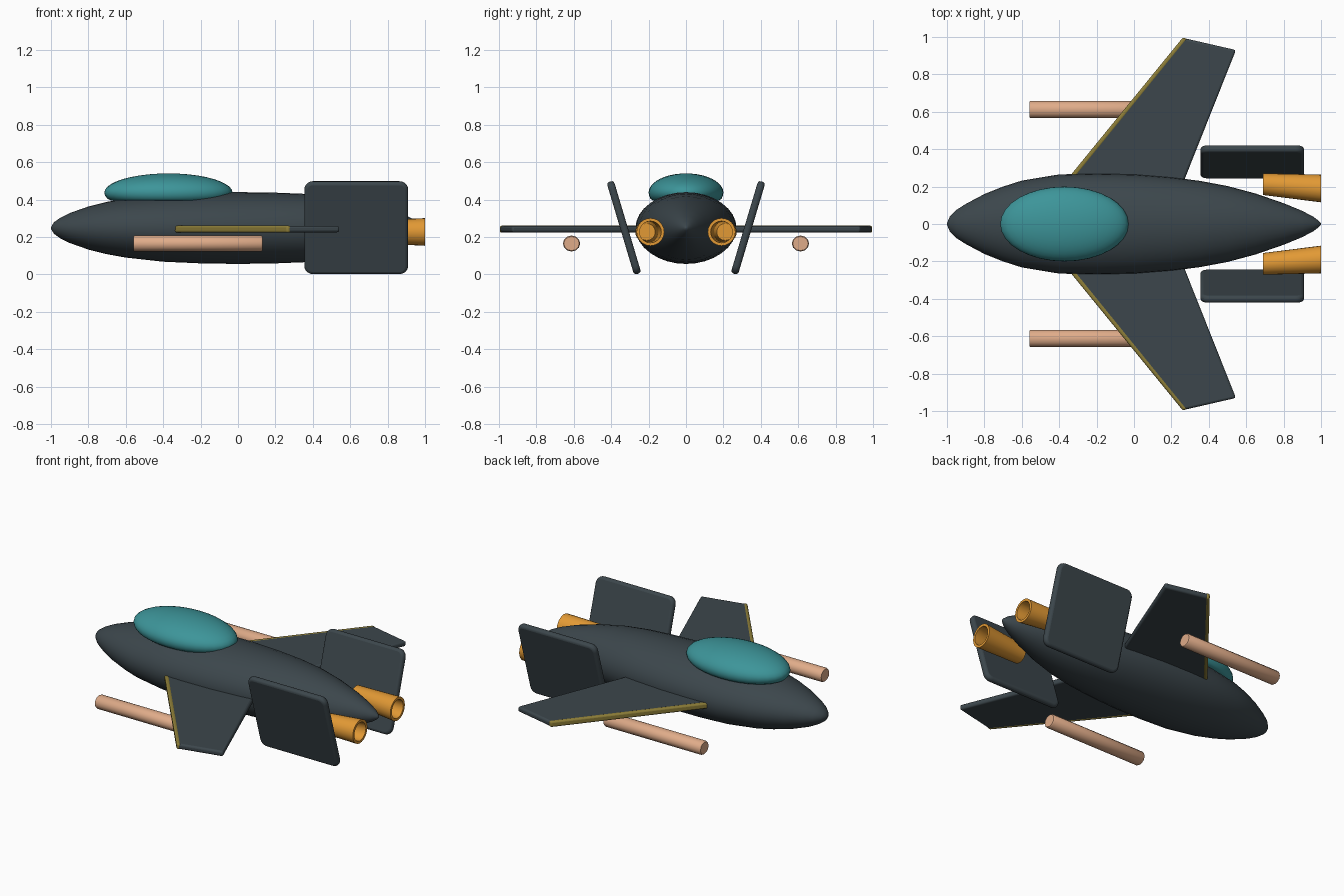
import bpy
import bmesh
import math
from mathutils import Matrix, Vector

cube = bpy.data.objects.get("Cube")
if cube:
    bpy.data.objects.remove(cube, do_unlink=True)


def material(name, rgb):
    m = bpy.data.materials.new(name)
    m.use_nodes = True
    m.diffuse_color = (*rgb, 1)
    m.node_tree.nodes["Principled BSDF"].inputs["Base Color"].default_value = (*rgb, 1)
    return m


SLATE = material("dark slate", (0.045, 0.062, 0.072))
TEAL = material("teal glass", (0.046, 0.3, 0.32))
ORANGE = material("nozzle orange", (0.76, 0.32, 0.035))
PEACH = material("pod peach", (0.74, 0.41, 0.25))
OLIVE = material("olive yellow", (0.27, 0.21, 0.04))


def finish(name, bm, mat, angle=40, bevel=0):
    """Turn a bmesh into a shaded object with an optional rounded edge."""
    bmesh.ops.recalc_face_normals(bm, faces=bm.faces)
    mesh = bpy.data.meshes.new(name)
    bm.to_mesh(mesh)
    bm.free()
    mesh.materials.append(mat)
    ob = bpy.data.objects.new(name, mesh)
    bpy.context.collection.objects.link(ob)
    if bevel:
        mod = ob.modifiers.new("rounded edges", "BEVEL")
        mod.width, mod.segments = bevel, 3
        mod.limit_method, mod.angle_limit = "ANGLE", math.radians(35)
    bpy.ops.object.select_all(action="DESELECT")
    ob.select_set(True)
    bpy.context.view_layer.objects.active = ob
    bpy.ops.object.shade_smooth_by_angle(angle=math.radians(angle))
    return ob


def loft(stations, sides, closed=False):
    """Skin elliptical rings (x, y, z, half_width, half_height) along x."""
    bm = bmesh.new()
    rings = []
    for x, y, z, w, h in stations:
        angles = [2 * math.pi * i / sides for i in range(sides)]
        rings.append([bm.verts.new((x, y + w * math.cos(a), z + h * math.sin(a)))
                      for a in angles])
    pairs = list(zip(rings, rings[1:]))
    if closed:
        pairs.append((rings[-1], rings[0]))
    else:
        bm.faces.new(rings[0])
        bm.faces.new(rings[-1])
    for a, b in pairs:
        for i in range(sides):
            j = (i + 1) % sides
            bm.faces.new((a[i], a[j], b[j], b[i]))
    return bm


def slab(outline, z, thickness):
    """Extrude a flat outline into a plate centred on height z."""
    bm = bmesh.new()
    face = bm.faces.new([bm.verts.new((x, y, z - thickness / 2)) for x, y in outline])
    top = bmesh.ops.extrude_face_region(bm, geom=[face])["geom"]
    bmesh.ops.translate(bm, vec=(0, 0, thickness),
                        verts=[v for v in top if isinstance(v, bmesh.types.BMVert)])
    return bm


# Fuselage: x, half width, half height
profile = [(-1, .004, .004), (-.985, .04, .03), (-.95, .075, .055), (-.9, .107, .08),
           (-.8, .16, .115), (-.7, .2, .14), (-.6, .232, .158), (-.4, .265, .18),
           (-.2, .27, .189), (0, .266, .192), (.2, .25, .189), (.35, .231, .183),
           (.5, .203, .169), (.65, .163, .142), (.8, .111, .102), (.9, .07, .066),
           (.96, .038, .037), (.99, .015, .015), (1, .003, .003)]
finish("fuselage", loft([(x, 0, .248, w, h) for x, w, h in profile], 32), SLATE, 60)

# Canopy dome with a flat underside
bm = bmesh.new()
bmesh.ops.create_uvsphere(bm, u_segments=32, v_segments=20, radius=1)
for v in bm.verts:
    v.co = Vector((-.372 + .343 * v.co.x, .2 * v.co.y, max(.395, .437 + .103 * v.co.z)))
bmesh.ops.dissolve_degenerate(bm, dist=0.0005, edges=bm.edges)
finish("canopy", bm, TEAL, 50)

for side, s in (("back", 1), ("front", -1)):
    # Swept wing, its root buried in the fuselage
    wing = [(-.45, .12), (.262, .995), (.545, .93), (.235, .15)]
    finish(side + "_wing", slab([(x, s * y) for x, y in wing], .242, .034),
           SLATE, 40, .012)

    # Leading edge strip, a hair thicker than the wing
    strip = [(-.405, .18), (.262, .998), (.285, .988), (-.37, .18)]
    finish(side + "_wing_edge", slab([(x, s * y) for x, y in strip], .242, .037),
           OLIVE, 40, .01)

    # Slanted tail fin with rounded corners
    bm = bmesh.new()
    bmesh.ops.create_cube(bm, size=1)
    bmesh.ops.scale(bm, vec=(.555, .04, .515), verts=bm.verts)
    corners = [e for e in bm.edges
               if abs((e.verts[0].co - e.verts[1].co).y) > .03]
    bmesh.ops.bevel(bm, geom=corners, offset=.045, segments=5, profile=.5,
                    affect="EDGES")
    place = Matrix.Translation((.632, s * .332, .25)) @ Matrix.Rotation(-s * .29, 4, "X")
    bmesh.ops.transform(bm, matrix=place, verts=bm.verts)
    finish(side + "_tail_fin", bm, SLATE, 40, .016)

    # Open engine nozzle, flaring and angled inward
    tube = [(.69, .213, .058), (1, .19, .074), (1, .19, .058), (.72, .211, .044)]
    finish(side + "_nozzle",
           loft([(x, s * y, .227, r, r) for x, y, r in tube], 24, closed=True), ORANGE)
    finish(side + "_nozzle_back",
           loft([(x, s * .211, .227, .05, .05) for x in (.71, .74)], 24), ORANGE)

    # Pod hanging under the wing
    pod = [(-.56, .041), (-.553, .046), (.123, .046), (.13, .041)]
    finish(side + "_pod",
           loft([(x, s * .612, .165, r, r * .93) for x, r in pod], 12), PEACH, 35)
